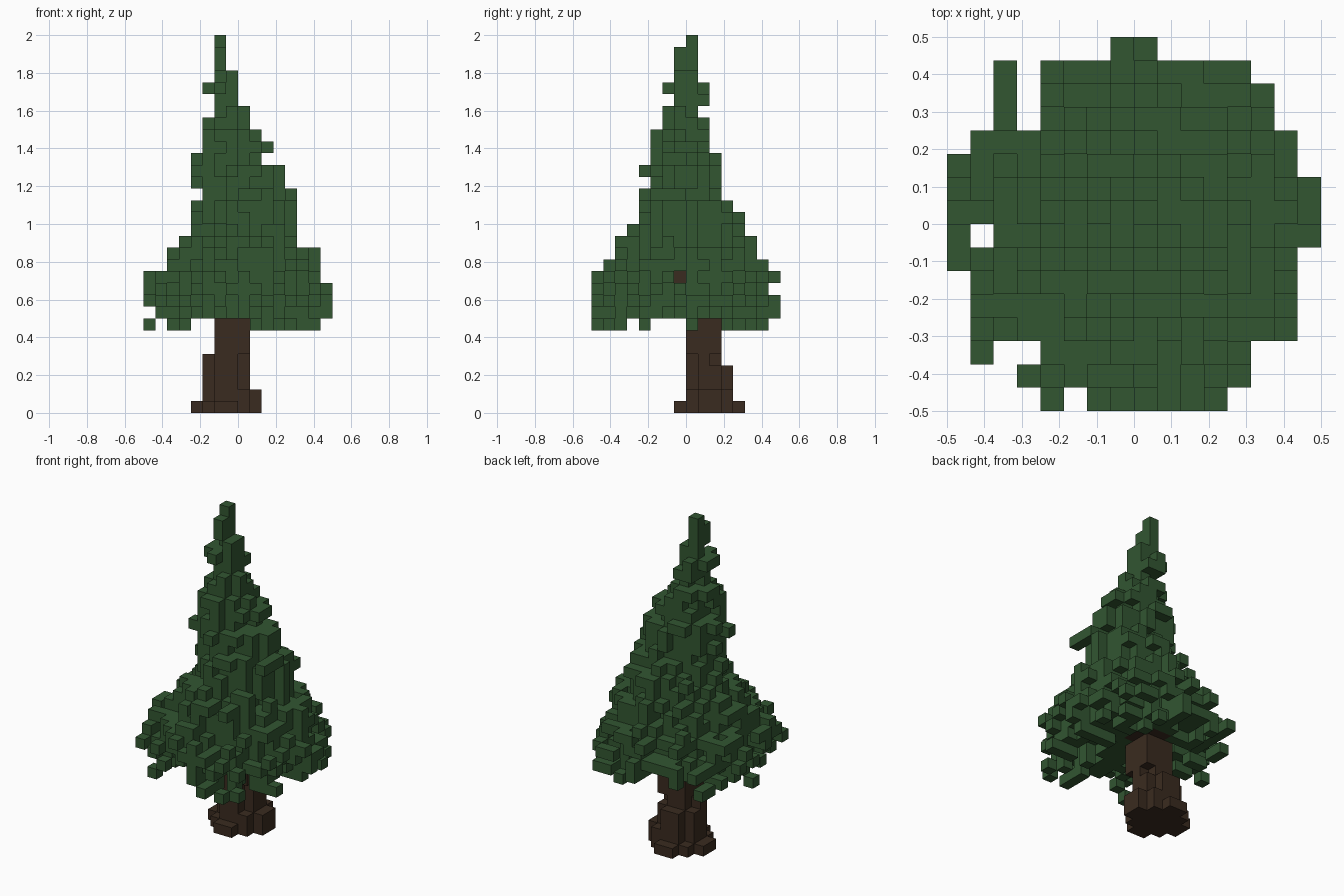
import bpy
import bmesh
import random
from math import hypot
from mathutils import Vector

CELL = 1 / 16
rng = random.Random(11)

cube = bpy.data.objects.get("Cube")
if cube:
    bpy.data.objects.remove(cube)


def make_material(name, color):
    mat = bpy.data.materials.new(name)
    mat.use_nodes = True
    mat.diffuse_color = (*color, 1)
    mat.node_tree.nodes["Principled BSDF"].inputs["Base Color"].default_value = (*color, 1)
    return mat


def radial_cells(extent):
    """Yield each cell of a layer with its normalised distance from the middle."""
    x0, x1, y0, y1 = extent
    for x in range(x0, x1):
        for y in range(y0, y1):
            u = (2 * x + 1 - x0 - x1) / (x1 - x0)
            v = (2 * y + 1 - y0 - y1) / (y1 - y0)
            yield x, y, hypot(u, v)


def build_voxels(name, cells, mat):
    """Make one mesh from the exposed faces of a set of grid cells."""
    bm = bmesh.new()
    corners = {}

    def corner(point):
        key = tuple(round(c) for c in point)
        if key not in corners:
            corners[key] = bm.verts.new(Vector(key) * CELL)
        return corners[key]

    for cell in sorted(cells):
        middle = Vector(cell) + Vector((0.5, 0.5, 0.5))
        for axis in range(3):
            for sign in (-1, 1):
                normal = Vector((0, 0, 0))
                normal[axis] = sign
                if tuple(int(c + n) for c, n in zip(cell, normal)) in cells:
                    continue
                side = Vector((0, 0, 0))
                side[(axis + 1) % 3] = 0.5
                up = normal.cross(side)
                base = middle + normal * 0.5
                bm.faces.new([corner(base + a * side + b * up)
                              for a, b in ((-1, -1), (1, -1), (1, 1), (-1, 1))])
    mesh = bpy.data.meshes.new(name)
    bm.to_mesh(mesh)
    bm.free()
    mesh.materials.append(mat)
    obj = bpy.data.objects.new(name, mesh)
    bpy.context.collection.objects.link(obj)
    return obj


# Plan outline of the foliage: first and last column of each row, front to back
PLAN = [(-4, 4), (-5, 5), (-7, 5), (-7, 7), (-7, 7), (-7, 7), (-8, 7), (-8, 8),
        (-8, 8), (-8, 8), (-8, 7), (-7, 7), (-6, 6), (-6, 6), (-6, 5), (-1, 1)]
GAPS = {(-5, 4), (-5, 5), (-5, 6), (-7, -1), (-6, -6), (-5, -6), (-3, -8)}
plan = {(x, row - 8) for row, (a, b) in enumerate(PLAN) for x in range(a, b)} - GAPS

# Foliage layers from the skirt up: x from, x to, y from, y to
FIRST = 8
LAYERS = [(-7, 8, -8, 8), (-8, 8, -8, 8), (-8, 8, -8, 7), (-8, 7, -8, 8),
          (-6, 7, -7, 7), (-6, 7, -6, 6), (-5, 5, -6, 6), (-4, 5, -5, 5),
          (-4, 5, -4, 5), (-4, 5, -4, 4), (-3, 5, -4, 3), (-4, 4, -3, 3),
          (-4, 4, -4, 3), (-4, 2, -3, 3), (-3, 3, -3, 2), (-3, 2, -3, 2),
          (-3, 1, -2, 2), (-2, 1, -2, 1), (-2, 0, -1, 2), (-3, 0, -2, 2),
          (-2, 0, -1, 1), (-2, -1, -1, 1), (-2, -1, -1, 1), (-2, -1, 0, 1)]
SPARSE = {FIRST: 0.5, FIRST + 1: 0.22, FIRST + 2: 0.06}

# Ragged needles: every layer is a rough oval with twigs reaching its extents
foliage = set()
rim = {}
for level, extent in enumerate(LAYERS, FIRST):
    x0, x1, y0, y1 = extent
    for x, y, dist in radial_cells(extent):
        noise = rim.setdefault((x, y, level // 2), rng.random())
        limit = 0.6 + 0.22 * noise + 0.26 * rng.random()
        thin = rng.random() < SPARSE.get(level, 0)
        if dist < limit and (x, y) in plan and not thin:
            foliage.add((x, y, level))
    mid_x, mid_y = (x0 + x1) // 2, (y0 + y1) // 2
    jog = rng.choice((-1, 0)) if level < 24 else 0
    twigs = {(x, mid_y + (jog if x < mid_x else 0)) for x in range(x0, x1)}
    twigs |= {(mid_x + (jog if y < mid_y else 0), y) for y in range(y0, y1)}
    foliage |= {(x, y, level) for x, y in twigs & plan if x0 <= x < x1 and y0 <= y < y1}

# Outer branch tips that complete the plan outline
covered = {(x, y) for x, y, z in foliage}
for x, y in sorted(plan - covered):
    foliage.add((x, y, rng.choice((9, 9, 10))))

# Loose needles hanging below the skirt
for x, y in sorted(plan):
    in_x = x in (-6, -5) or 1 <= x < 7
    in_y = y < -5 or y == -4 or y == 0 or 2 <= y < 7
    chance = 0.65 if x < 0 or y < -5 else 0.42
    if in_x and in_y and rng.random() < chance and hypot(x + 0.5, y + 0.5) > 3:
        foliage.add((x, y, FIRST - 1))
foliage.add((-8, 0, FIRST - 1))

# Trunk: flared foot, straight stem and a slightly wider crown in the needles
TRUNK = [(-4, 2, -1, 5), (-3, 2, 0, 4), (-3, 1, 0, 4), (-3, 1, 0, 4), (-3, 1, 0, 3),
         (-2, 1, 0, 3), (-2, 1, 0, 3), (-2, 1, 0, 3), (-2, 2, 0, 4), (-2, 1, 0, 3)]
trunk = {(x, y, level) for level, extent in enumerate(TRUNK)
         for x, y, dist in radial_cells(extent) if dist < 0.96}

# Branch stub showing through a gap on the left side
trunk |= {(x, -1, 11) for x in range(2, 5)}
foliage -= {(x, -1, 11) for x in range(5, 8)}
foliage -= trunk

green = make_material("needle_green", (0.032, 0.093, 0.031))
brown = make_material("bark_brown", (0.042, 0.024, 0.014))
build_voxels("foliage", foliage, green)
build_voxels("trunk", trunk, brown)
